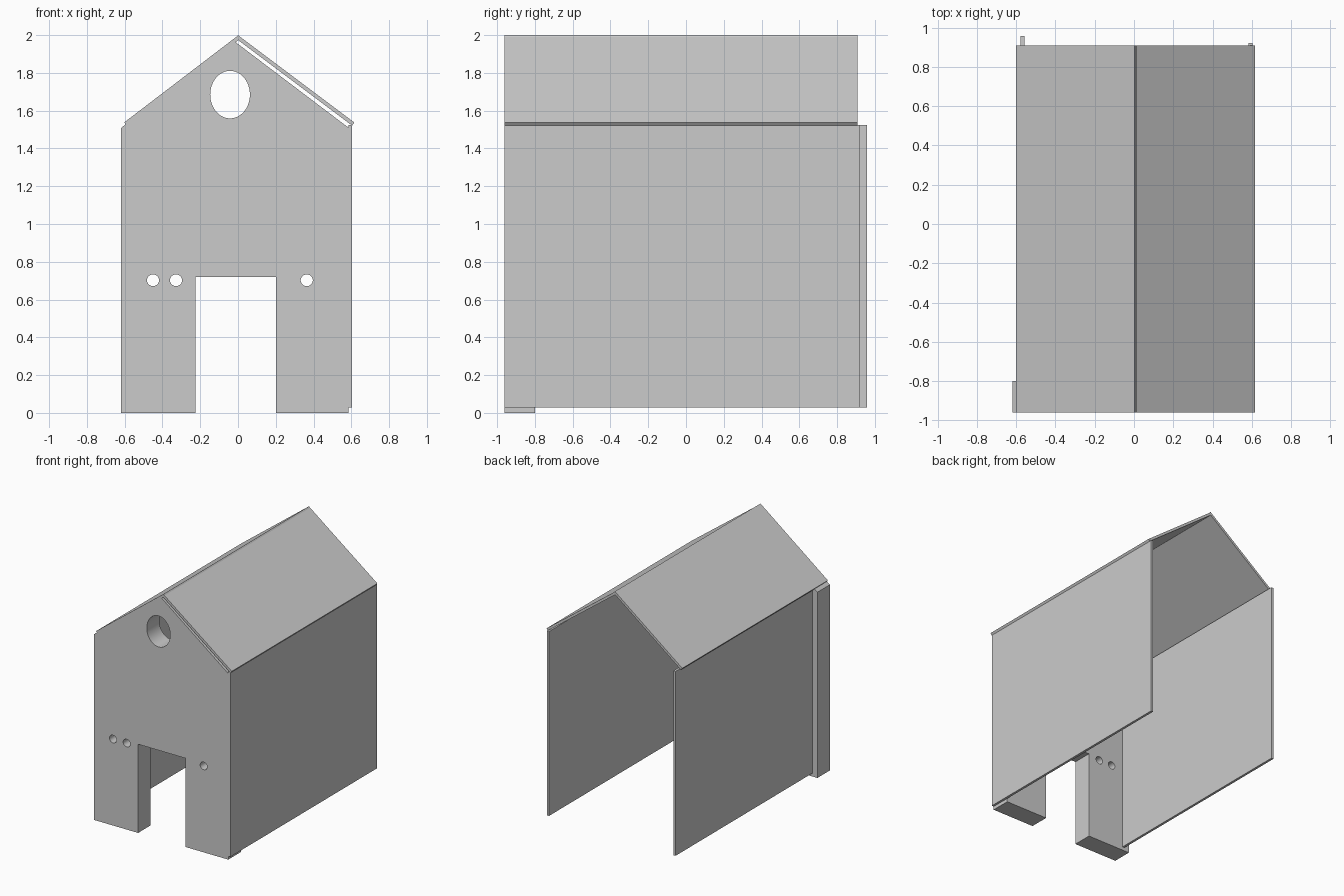
import bpy
import bmesh
import math
from mathutils import Matrix, Vector

if "Cube" in bpy.data.objects:
    bpy.data.objects.remove(bpy.data.objects["Cube"], do_unlink=True)

grey = bpy.data.materials.new("plain_grey")
grey.use_nodes = True
GREY = (0.6, 0.6, 0.6, 1)
grey.diffuse_color = GREY
grey.node_tree.nodes["Principled BSDF"].inputs["Base Color"].default_value = GREY

FRONT, WALL_BACK = -0.96, -0.80
SLAB = 0.02


def add_object(name, bm):
    bmesh.ops.recalc_face_normals(bm, faces=bm.faces)
    mesh = bpy.data.meshes.new(name)
    bm.to_mesh(mesh)
    bm.free()
    mesh.materials.append(grey)
    obj = bpy.data.objects.new(name, mesh)
    bpy.context.collection.objects.link(obj)
    return obj


def extrude_profile(name, points, y0, y1):
    """Extrude an x-z outline along y."""
    bm = bmesh.new()
    face = bm.faces.new([bm.verts.new((x, y0, z)) for x, z in points])
    grown = bmesh.ops.extrude_face_region(bm, geom=[face])
    verts = [v for v in grown["geom"] if isinstance(v, bmesh.types.BMVert)]
    bmesh.ops.translate(bm, verts=verts, vec=(0, y1 - y0, 0))
    return add_object(name, bm)


def cut_hole(wall, x, z, rx, rz):
    """Bore an elliptical hole through the front wall."""
    bm = bmesh.new()
    place = (Matrix.Translation((x, (FRONT + WALL_BACK) / 2, z))
             @ Matrix.Diagonal((rx, 1, rz, 1))
             @ Matrix.Rotation(math.pi / 2, 4, "X"))
    bmesh.ops.create_cone(bm, cap_ends=True, segments=48, radius1=1,
                          radius2=1, depth=0.4, matrix=place)
    cutter = add_object("hole_cutter", bm)
    cutter.hide_render = True
    mod = wall.modifiers.new("hole", "BOOLEAN")
    mod.operation = "DIFFERENCE"
    mod.solver = "EXACT"
    mod.object = cutter
    bpy.ops.object.select_all(action="DESELECT")
    wall.select_set(True)
    bpy.context.view_layer.objects.active = wall
    bpy.ops.object.modifier_apply(modifier=mod.name)
    bpy.data.objects.remove(cutter, do_unlink=True)


# Thick front wall with gable and doorway
front_wall = extrude_profile("front_wall", [
    (-0.62, 0), (-0.225, 0), (-0.225, 0.72), (0.2, 0.72), (0.2, 0),
    (0.585, 0), (0.585, 1.51), (-0.02, 1.968), (-0.62, 1.508)],
    FRONT, WALL_BACK)

# Oval window and three small round holes
cut_hole(front_wall, -0.042, 1.685, 0.105, 0.126)
for hole_x in (-0.45, -0.328, 0.364):
    cut_hole(front_wall, hole_x, 0.702, 0.032, 0.031)
bpy.ops.object.shade_smooth_by_angle(angle=math.radians(30))


# Thin side walls, open at the back
def side_wall(name, x, y0, y1):
    extrude_profile(name, [(x, 0.028), (x + SLAB, 0.028),
                           (x + SLAB, 1.525), (x, 1.525)], y0, y1)


side_wall("left_wall", 0.584, FRONT, 0.922)
side_wall("right_wall", -0.577, WALL_BACK, 0.958)


# Two flat roof panels with square-cut edges
def roof_panel(name, ridge, eave):
    a, b = Vector(ridge), Vector(eave)
    run = (b - a).normalized()
    inward = Vector((run.y, -run.x))
    if inward.y > 0:
        inward = -inward
    inward *= SLAB
    extrude_profile(name, [a, b, b + inward, a + inward], FRONT, 0.908)


roof_panel("right_roof_panel", (0.003, 2.0), (-0.602, 1.538))
roof_panel("left_roof_panel", (0.012, 1.99), (0.616, 1.537))
